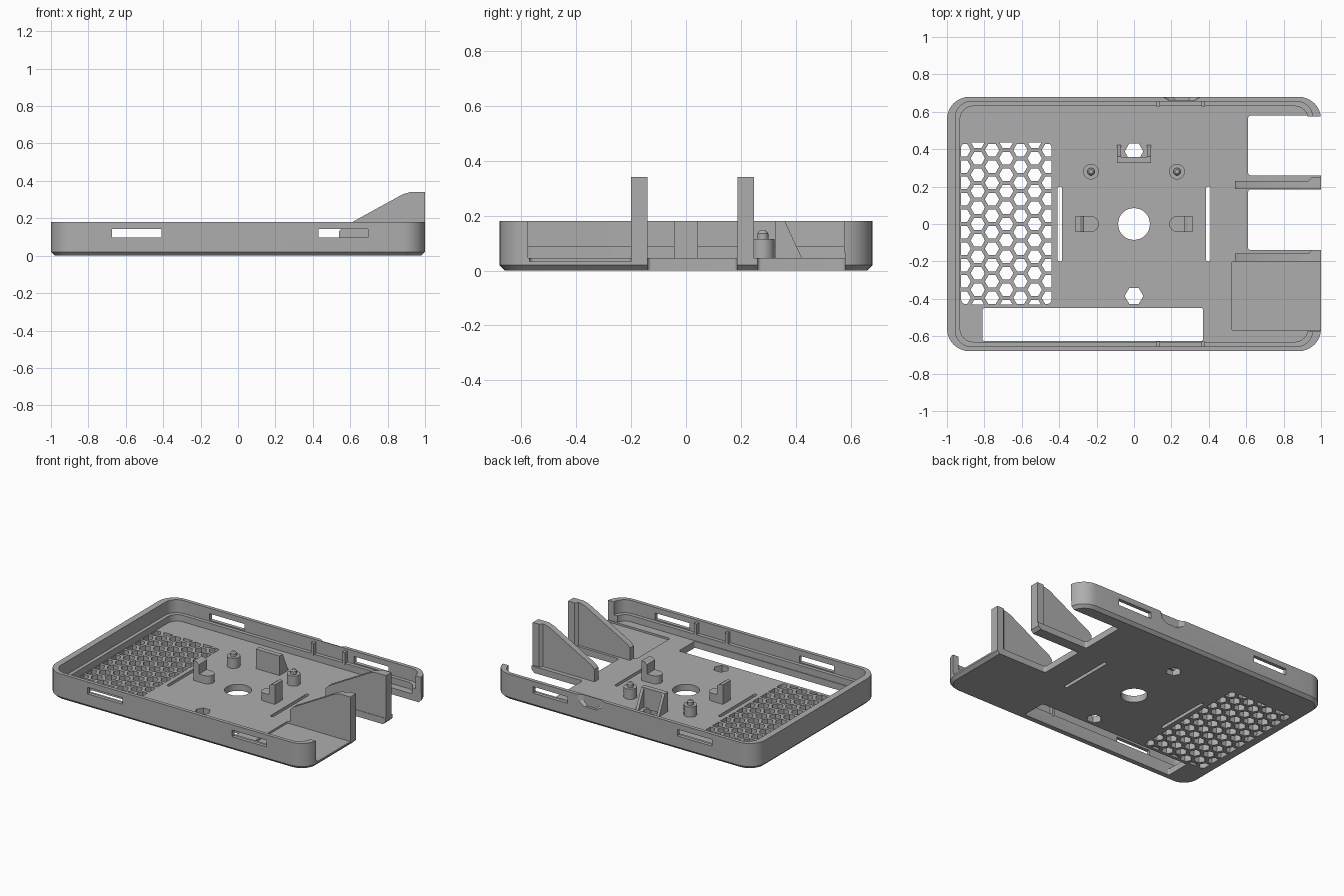
import bpy, bmesh, math

if "Cube" in bpy.data.objects:
    bpy.data.objects.remove(bpy.data.objects["Cube"], do_unlink=True)

grey = bpy.data.materials.new("matte_grey")
grey.use_nodes = True
COLOUR = (0.42, 0.42, 0.42, 1)
grey.diffuse_color = COLOUR
grey.node_tree.nodes["Principled BSDF"].inputs["Base Color"].default_value = COLOUR

FLOOR, RIM = 0.045, 0.18


def finish(bm, name):
    bmesh.ops.recalc_face_normals(bm, faces=bm.faces)
    mesh = bpy.data.meshes.new(name)
    bm.to_mesh(mesh)
    bm.free()
    mesh.materials.append(grey)
    obj = bpy.data.objects.new(name, mesh)
    bpy.context.collection.objects.link(obj)
    return obj


def add_loft(bm, rings):
    loops = [[bm.verts.new(p) for p in ring] for ring in rings]
    n = len(loops[0])
    for a, b in zip(loops, loops[1:]):
        for i in range(n):
            bm.faces.new((a[i], a[(i + 1) % n], b[(i + 1) % n], b[i]))
    bm.faces.new(loops[0][::-1])
    bm.faces.new(loops[-1])


def loft(name, layers):
    bm = bmesh.new()
    add_loft(bm, [[(x, y, z) for x, y in outline] for outline, z in layers])
    return finish(bm, name)


def prism(name, outline, z0, z1):
    return loft(name, [(outline, z0), (outline, z1)])


def side_prism(name, outline, a0, a1, axis):
    """Extrude an outline of (x, z) along y, or of (y, z) along x."""
    bm = bmesh.new()
    place = (lambda u, v, a: (u, a, v)) if axis == "y" else (lambda u, v, a: (a, u, v))
    add_loft(bm, [[place(u, v, a) for u, v in outline] for a in (a0, a1)])
    return finish(bm, name)


def rect(x0, x1, y0, y1, r=0.0, steps=8):
    if not r:
        return [(x0, y0), (x1, y0), (x1, y1), (x0, y1)]
    pts = []
    corners = ((x1 - r, y1 - r), (x0 + r, y1 - r), (x0 + r, y0 + r), (x1 - r, y0 + r))
    for k, (cx, cy) in enumerate(corners):
        for s in range(steps + 1):
            t = (k + s / steps) * math.pi / 2
            pts.append((cx + r * math.cos(t), cy + r * math.sin(t)))
    return pts


def disc(cx, cy, r, n=32):
    return [(cx + r * math.cos(2 * math.pi * i / n), cy + r * math.sin(2 * math.pi * i / n))
            for i in range(n)]


def box(name, x0, x1, y0, y1, z0, z1):
    return prism(name, rect(x0, x1, y0, y1), z0, z1)


def cut(obj, cutters):
    for c in cutters:
        mod = obj.modifiers.new("cut", "BOOLEAN")
        mod.operation, mod.solver, mod.object = "DIFFERENCE", "EXACT", c
    bpy.context.view_layer.update()
    graph = bpy.context.evaluated_depsgraph_get()
    mesh = bpy.data.meshes.new_from_object(obj.evaluated_get(graph))
    obj.modifiers.clear()
    obj.data = mesh
    for c in cutters:
        bpy.data.objects.remove(c, do_unlink=True)


# Tray with a chamfered underside
tray = loft("tray", [(rect(-0.98, 0.98, -0.66, 0.66, 0.10), 0),
                     (rect(-1, 1, -0.68, 0.68, 0.12), 0.02),
                     (rect(-1, 1, -0.68, 0.68, 0.12), RIM)])

# Stepped cavity and open connector side
cuts = [prism("cavity", rect(-0.93, 0.93, -0.63, 0.63, 0.07), FLOOR, 0.3),
        prism("ledge", rect(-0.955, 0.955, -0.655, 0.655, 0.085), 0.09, 0.3),
        box("open_side", 0.8, 1.1, -0.575, 0.575, FLOOR, 0.3),
        prism("pocket", rect(0.52, 1.1, -0.57, -0.2, 0.015), 0.032, 0.1)]

# Floor openings
floor_holes = [rect(0.61, 1.1, 0.26, 0.58, 0.015), rect(0.61, 1.1, -0.14, 0.185, 0.015),
               rect(-0.81, 0.37, -0.625, -0.45, 0.01), rect(-0.925, -0.44, -0.43, 0.435, 0.03),
               rect(-0.408, -0.385, -0.2, 0.2, 0.011), rect(0.385, 0.408, -0.2, 0.2, 0.011),
               disc(0, 0, 0.085), disc(0, 0.388, 0.05, 6), disc(0, -0.385, 0.05, 6)]
cuts += [prism("floor_hole", o, -0.1, FLOOR + 0.02) for o in floor_holes]

# Long slots through both walls, and the thumb scoop
for x0 in (-0.675, 0.43):
    for y in (-0.66, 0.66):
        cuts.append(box("wall_slot", x0, x0 + 0.265, y - 0.06, y + 0.06, 0.097, 0.142))
scoop = [(0.14, 0.7), (0.14, 0.685), (0.18, 0.662), (0.33, 0.662), (0.37, 0.685), (0.37, 0.7)]
cuts.append(loft("scoop", [([(0.255 + (x - 0.255) * 0.45, y) for x, y in scoop], 0.11),
                           ([(0.255 + (x - 0.255) * 0.85, y) for x, y in scoop], 0.14),
                           (scoop, RIM + 0.02)]))
cut(tray, cuts)

# Honeycomb grille
grille = prism("grille", rect(-0.925, -0.44, -0.43, 0.435, 0.03), 0, FLOOR)
bm = bmesh.new()
for col in range(-3, 4):
    for row in range(-6, 7):
        cx = -0.683 + col * 0.076
        cy = (row + 0.5 * (col % 2)) * 0.0878
        add_loft(bm, [[(x, y, z) for x, y in disc(cx, cy, 0.0385, 6)] for z in (-0.1, 0.1)])
cut(grille, [finish(bm, "hexagons")])

# Tall sloped fins with a thicker outer edge
fin = [(0.54, 0.02), (0.54, 0.13), (0.56, 0.152), (0.88, 0.328), (0.92, 0.34), (1, 0.34), (1, 0.02)]
for label, y in (("front", -0.2), ("back", 0.188)):
    side_prism(label + "_fin", fin, y, y + 0.042, "y")
    edge = [(0.92, y + 0.03), (1, y + 0.03), (1, y + 0.06), (0.95, y + 0.06), (0.935, y + 0.044)]
    prism(label + "_fin_edge", edge, 0.02, 0.34)

# Standoffs with pins, and hooked clips
for label, s in (("right", -1), ("left", 1)):
    prism(label + "_standoff", disc(s * 0.23, 0.28, 0.042), FLOOR - 0.01, 0.115)
    loft(label + "_pin", [(disc(s * 0.23, 0.28, 0.02), 0.11), (disc(s * 0.23, 0.28, 0.02), 0.135),
                          (disc(s * 0.23, 0.28, 0.012), 0.145)])
    base = [(s * 0.31, -0.042), (s * 0.31, 0.042)]
    for i in range(13):
        t = math.pi * (0.5 + i / 12)
        base.append((s * (0.23 + 0.042 * math.cos(t)), 0.042 * math.sin(t)))
    prism(label + "_clip_base", base, FLOOR - 0.01, 0.1)
    side_prism(label + "_clip_upright",
               [(s * 0.312, 0.04), (s * 0.312, RIM), (s * 0.29, RIM), (s * 0.268, 0.165),
                (s * 0.268, 0.04)], -0.043, 0.043, "y")

# Stop plate with two gussets
box("stop_plate", -0.09, 0.09, 0.325, 0.358, FLOOR - 0.01, RIM)
for label, x in (("right", -0.09), ("left", 0.07)):
    side_prism(label + "_stop_gusset", [(0.35, 0.04), (0.35, RIM), (0.36, RIM), (0.425, 0.04)],
               x, x + 0.02, "x")

# Small ribs on the inside of the long walls
for x in (0.12, 0.36):
    for label, s in (("front", -1), ("back", 1)):
        y0, y1 = sorted((s * 0.628, s * 0.66))
        box(label + "_wall_rib", x, x + 0.02, y0, y1, 0.08, 0.165)

# Smooth rounded corners, keep hard edges sharp
for obj in bpy.context.scene.objects:
    obj.select_set(obj.type == "MESH")
bpy.context.view_layer.objects.active = tray
bpy.ops.object.shade_smooth_by_angle(angle=math.radians(30))
